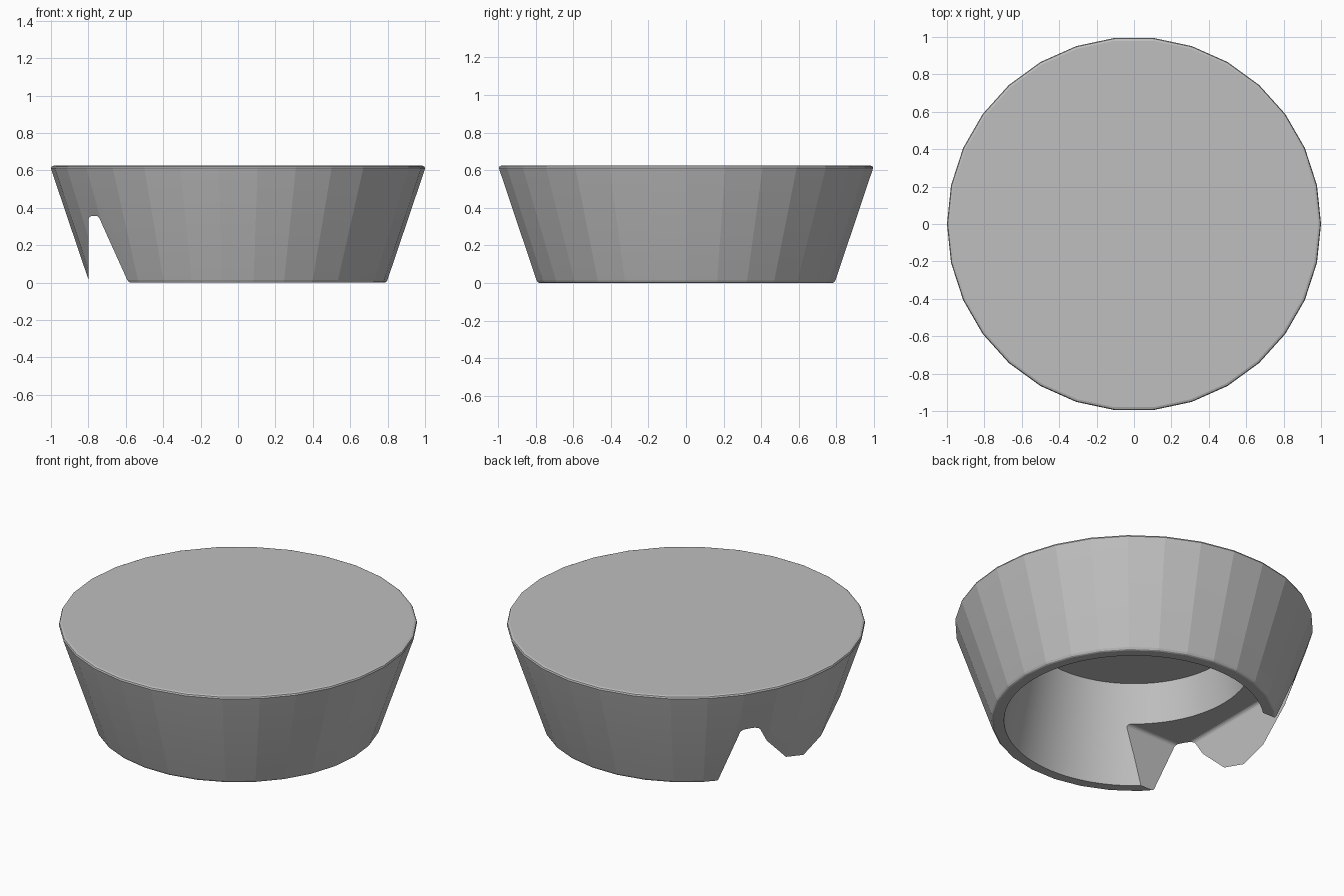
import bpy
import bmesh
import math

old = bpy.data.objects.get("Cube")
if old:
    bpy.data.objects.remove(old, do_unlink=True)

# Single grey material
grey = bpy.data.materials.new("plain grey")
grey.use_nodes = True
colour = (0.52, 0.52, 0.52, 1.0)
grey.diffuse_color = colour
grey.node_tree.nodes["Principled BSDF"].inputs["Base Color"].default_value = colour


def make_object(name, bm):
    bmesh.ops.recalc_face_normals(bm, faces=bm.faces[:])
    mesh = bpy.data.meshes.new(name)
    bm.to_mesh(mesh)
    bm.free()
    mesh.materials.append(grey)
    obj = bpy.data.objects.new(name, mesh)
    bpy.context.scene.collection.objects.link(obj)
    return obj


def lathe(name, profile, sides):
    """Capped solid of revolution from (radius, height) points."""
    bm = bmesh.new()
    rings = []
    for r, z in profile:
        angles = [math.tau * i / sides for i in range(sides)]
        rings.append([bm.verts.new((r * math.cos(a), r * math.sin(a), z)) for a in angles])
    for low, high in zip(rings, rings[1:]):
        for i in range(sides):
            j = (i + 1) % sides
            bm.faces.new((low[i], low[j], high[j], high[i]))
    bm.faces.new(rings[0])
    bm.faces.new(rings[-1])
    return make_object(name, bm)


def rounded_box(name, low, high, radius):
    bm = bmesh.new()
    bmesh.ops.create_cube(bm, size=1)
    for v in bm.verts:
        v.co = [h if c > 0 else l for c, l, h in zip(v.co, low, high)]
    bmesh.ops.bevel(bm, geom=bm.edges[:], offset=radius, segments=4,
                    profile=0.5, affect='EDGES')
    return make_object(name, bm)


# Tapered body with softened rims
body = lathe("tapered_body", [
    (0.785, 0), (0.793, 0.004), (0.799, 0.014),
    (0.998, 0.603), (1.0, 0.612), (0.996, 0.621), (0.985, 0.625)], 30)

# Cavity open at the bottom, narrowing upward
cavity = lathe("cavity_cutter", [(0.736, -0.05), (0.726, 0), (0.61, 0.59)], 72)

# Slot through the wall, leaving a thin outer lip
slot = rounded_box("slot_cutter", (-0.8, -0.53, -0.2), (-0.15, 0.53, 0.357), 0.022)

bpy.ops.object.select_all(action='DESELECT')
body.select_set(True)
bpy.context.view_layer.objects.active = body
for cutter in (cavity, slot):
    cutter.hide_render = True
    mod = body.modifiers.new("cut", 'BOOLEAN')
    mod.operation = 'DIFFERENCE'
    mod.solver = 'EXACT'
    mod.object = cutter
    bpy.ops.object.modifier_apply(modifier=mod.name)
    bpy.data.objects.remove(cutter, do_unlink=True)

# Outer facets stay crisp, the finer cavity wall turns smooth
bpy.ops.object.shade_smooth_by_angle(angle=math.radians(9))
